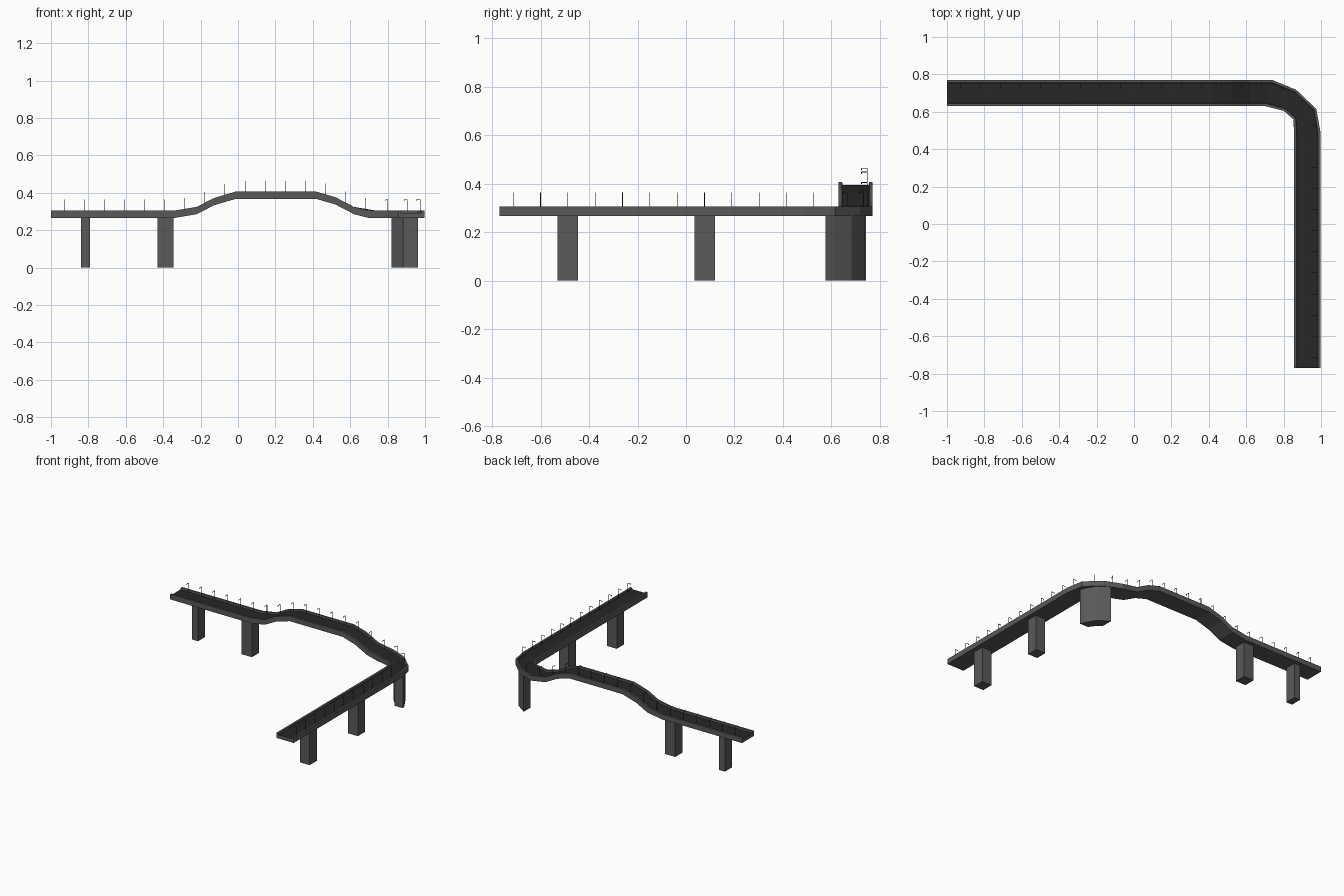
import bpy, bmesh
from mathutils import Vector

if "Cube" in bpy.data.objects:
    bpy.data.objects.remove(bpy.data.objects["Cube"])


def material(name, v):
    m = bpy.data.materials.new(name)
    m.diffuse_color = (v, v, v, 1)
    m.use_nodes = True
    m.node_tree.nodes["Principled BSDF"].inputs["Base Color"].default_value = m.diffuse_color
    return m


concrete = material("concrete", 0.10)
asphalt = material("asphalt", 0.02)


def finish(name, bm, mats=(concrete,)):
    bmesh.ops.recalc_face_normals(bm, faces=bm.faces[:])
    me = bpy.data.meshes.new(name)
    bm.to_mesh(me)
    bm.free()
    ob = bpy.data.objects.new(name, me)
    bpy.context.collection.objects.link(ob)
    for m in mats:
        me.materials.append(m)
    return ob


# Road stations: outer edge, inner edge, kerb top height
hump = [(-1, .305), (-.34, .305), (-.22, .325), (-.13, .372), (-.015, .406),
        (.42, .406), (.52, .377), (.62, .325), (.725, .305)]
stations = [((x, .77), (x, .63), z) for x, z in hump[:-1]]
stations += [((.74, .77), (.70, .63), .305), ((.868, .717), (.80, .605), .305),
             ((.975, .615), (.852, .56), .305), ((.997, .49), (.856, .48), .305),
             ((.997, -.77), (.856, -.77), .305)]

# Deck: trough section (fraction across, drop from kerb top) swept along the stations
section = [(0, 0), (.1, 0), (.115, -.012), (.885, -.012), (.9, 0), (1, 0),
           (1, -.039), (0, -.039)]
bm = bmesh.new()
rings = []
for o, i, z in stations:
    o, i = Vector((*o, z)), Vector((*i, z))
    rings.append([bm.verts.new(o.lerp(i, t) + Vector((0, 0, d))) for t, d in section])
n = len(section)
for a, b in zip(rings, rings[1:]):
    for k in range(n):
        f = bm.faces.new((a[k], a[(k + 1) % n], b[(k + 1) % n], b[k]))
        f.material_index = 1 if k == 2 else 0
for end in (rings[0], rings[-1]):
    bm.faces.new(end)
finish("road_deck", bm, (concrete, asphalt))


# Pillars: footprints extruded up to the deck underside
def pillar(name, pts, top=.267):
    bm = bmesh.new()
    f = bm.faces.new([bm.verts.new((x, y, 0)) for x, y in pts])
    g = bmesh.ops.extrude_face_region(bm, geom=[f])["geom"]
    bmesh.ops.translate(bm, vec=(0, 0, top),
                        verts=[v for v in g if isinstance(v, bmesh.types.BMVert)])
    if f.is_valid is False or not any(all(v.co.z == 0 for v in q.verts) for q in bm.faces):
        bm.faces.new([v for v in bm.verts if v.co.z == 0])
    finish(name, bm)


def rect(x, y, w, d):
    return [(x - w / 2, y - d / 2), (x + w / 2, y - d / 2),
            (x + w / 2, y + d / 2), (x - w / 2, y + d / 2)]


pillar("pillar_left_end", rect(-.815, .70, .05, .085))
pillar("pillar_left_inner", rect(-.388, .70, .085, .085))
pillar("pillar_right_inner", rect(.922, .077, .08, .085))
pillar("pillar_right_end", rect(.922, -.488, .08, .085))
pillar("pillar_corner", [(.82, .738), (.90, .682), (.945, .608), (.957, .575),
                         (.885, .575), (.873, .60), (.82, .655)])


# Lamps: thin post, inward arm and short drooping tip on the outer kerb
def height(x):
    for (x0, z0), (x1, z1) in zip(hump, hump[1:]):
        if x0 <= x <= x1:
            return z0 + (z1 - z0) * (x - x0) / (x1 - x0)
    return .305


def bar(bm, a, b, r=.0018):
    d = (b - a).normalized()
    u = d.orthogonal().normalized() * r
    v = d.cross(u)
    lo, hi = [[bm.verts.new(p + s) for s in (u, v, -u, -v)] for p in (a, b)]
    for k in range(4):
        bm.faces.new((lo[k], lo[k - 1], hi[k - 1], hi[k]))
    bm.faces.new(lo)
    bm.faces.new(hi)


lamps = [(-.93 + .1075 * k, .748, 0, -1) for k in range(16)]
lamps += [(.80, .732, -.38, -.92), (.905, .665, -.7, -.7)]
lamps += [(.977, .527 - .1127 * k, -1, 0) for k in range(12)]
bm = bmesh.new()
for x, y, dx, dy in lamps:
    z = height(x)
    base = Vector((x, y, z - .014))
    top = Vector((x, y, z + .057))
    arm = top + Vector((dx, dy, 0)) * .024
    bar(bm, base, top)
    bar(bm, top, arm)
    bar(bm, arm, arm - Vector((0, 0, .006)))
finish("street_lamps", bm, (asphalt,))
